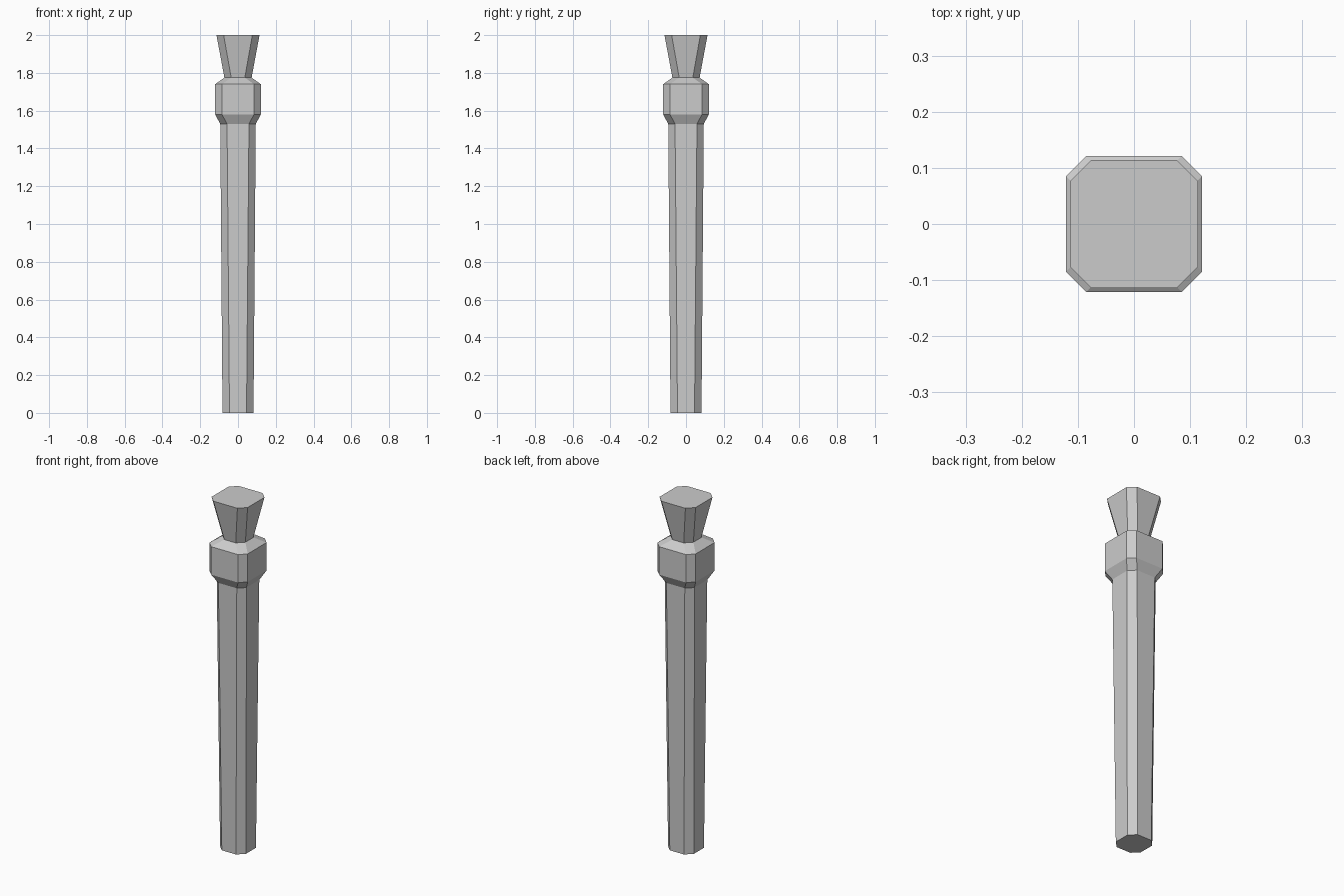
import bpy
import bmesh

cube = bpy.data.objects.get("Cube")
if cube:
    bpy.data.objects.remove(cube, do_unlink=True)

grey = bpy.data.materials.new("plain grey")
grey.use_nodes = True
colour = (0.6, 0.6, 0.6, 1)
grey.diffuse_color = colour
grey.node_tree.nodes["Principled BSDF"].inputs["Base Color"].default_value = colour


def ring(bm, half, flat, z):
    """Square of half width `half` with corners cut back to `flat`."""
    corners = [(half, -flat), (half, flat), (flat, half), (-flat, half),
               (-half, flat), (-half, -flat), (-flat, -half), (flat, -half)]
    return [bm.verts.new((x, y, z)) for x, y in corners]


def loft(name, sections):
    """Skin a stack of chamfered squares and cap both ends."""
    bm = bmesh.new()
    rings = [ring(bm, *s) for s in sections]
    for low, high in zip(rings, rings[1:]):
        for i in range(8):
            j = (i + 1) % 8
            bm.faces.new((low[i], low[j], high[j], high[i]))
    bm.faces.new(rings[0][::-1])
    bm.faces.new(rings[-1])
    mesh = bpy.data.meshes.new(name)
    bm.to_mesh(mesh)
    bm.free()
    mesh.materials.append(grey)
    obj = bpy.data.objects.new(name, mesh)
    bpy.context.collection.objects.link(obj)


# Each section: half width, half length of flat side, height
post = {
    "shaft": [(0.082, 0.045, 0), (0.094, 0.058, 1.53)],
    "collar": [(0.094, 0.058, 1.53), (0.121, 0.085, 1.58),
               (0.121, 0.085, 1.74), (0.072, 0.036, 1.775)],
    "flared_cap": [(0.072, 0.036, 1.775), (0.114, 0.076, 2.0)],
}
for part, sections in post.items():
    loft(part, sections)
